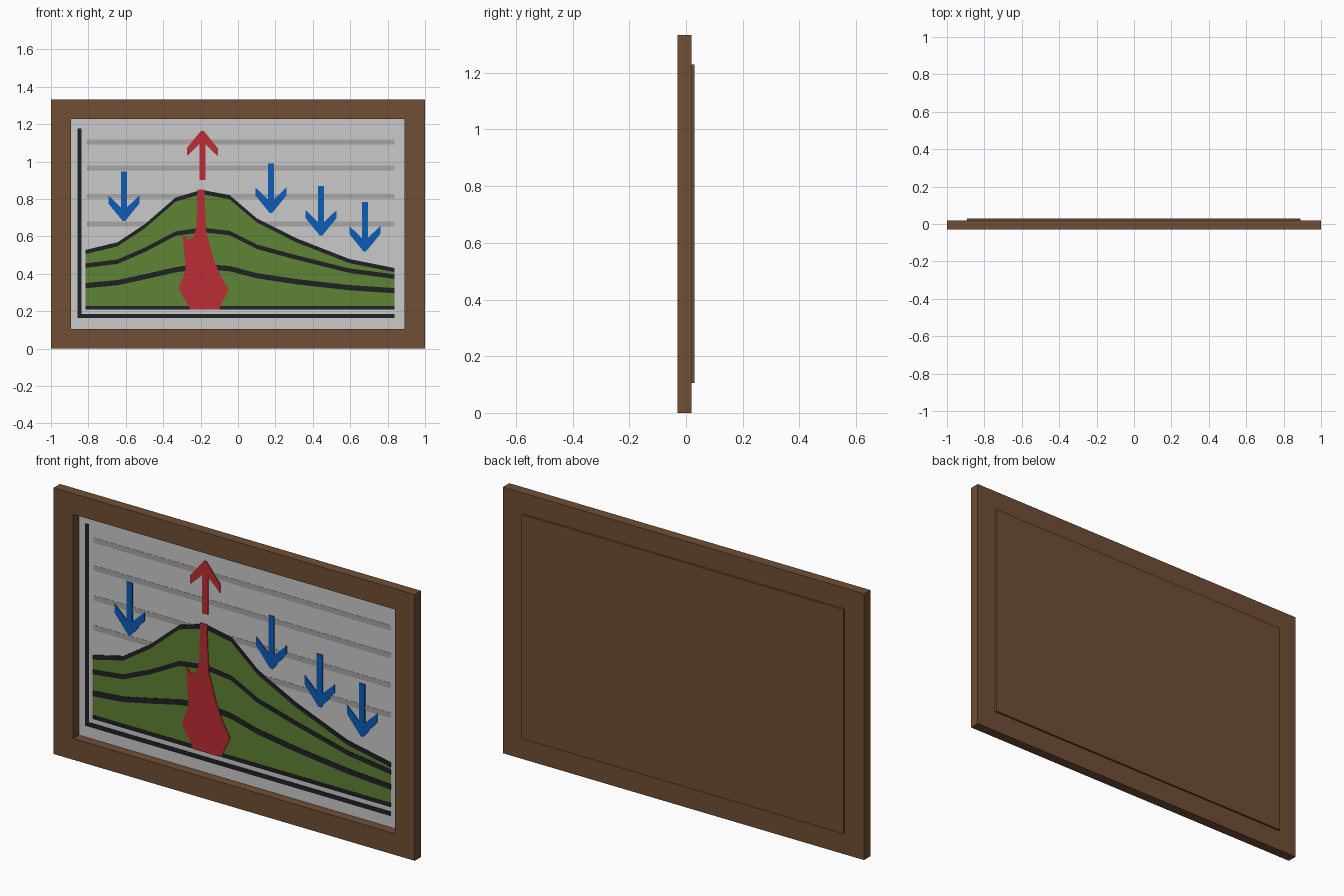
import bpy, bmesh

if "Cube" in bpy.data.objects:
    bpy.data.objects.remove(bpy.data.objects["Cube"])

def material(name, srgb):
    m = bpy.data.materials.new(name)
    lin = [((c / 255 + 0.055) / 1.055) ** 2.4 if c > 10 else c / 255 / 12.92 for c in srgb]
    m.diffuse_color = (*lin, 1)
    m.use_nodes = True
    m.node_tree.nodes["Principled BSDF"].inputs["Base Color"].default_value = m.diffuse_color
    return m

BROWN = material("wood brown", (112, 78, 53))
GREY = material("panel light grey", (202, 202, 202))
MID = material("line grey", (166, 166, 166))
BLACK = material("ink black", (32, 33, 36))
GREEN = material("hill green", (94, 131, 52))
RED = material("lava red", (187, 45, 54))
BLUE = material("arrow blue", (12, 92, 182))

def plate(name, outline, y0, y1, mat):
    """Extrude an (x, z) outline from y0 (front) to y1 (back)."""
    bm = bmesh.new()
    face = bm.faces.new([bm.verts.new((x, y0, z)) for x, z in outline])
    ext = bmesh.ops.extrude_face_region(bm, geom=[face], use_keep_orig=True)
    for v in ext["geom"]:
        if isinstance(v, bmesh.types.BMVert):
            v.co.y = y1
    bmesh.ops.recalc_face_normals(bm, faces=bm.faces)
    me = bpy.data.meshes.new(name)
    bm.to_mesh(me)
    bm.free()
    me.materials.append(mat)
    ob = bpy.data.objects.new(name, me)
    bpy.context.collection.objects.link(ob)
    return ob

def rect(x0, x1, z0, z1):
    return [(x0, z0), (x1, z0), (x1, z1), (x0, z1)]

# Frame: outer and inner rectangles joined into a solid ring
L, R, B, T, H = -0.893, 0.89, 0.106, 1.229, 1.333
bm = bmesh.new()
rings = [[bm.verts.new((x, y, z)) for x, z in loop]
         for loop, y in ((rect(-1, 1, 0, H), -0.03), (rect(-1, 1, 0, H), 0.02),
                         (rect(L, R, B, T), 0.02), (rect(L, R, B, T), -0.03))]
for k in range(4):
    a, b = rings[k], rings[(k + 1) % 4]
    for i in range(4):
        j = (i + 1) % 4
        bm.faces.new((a[i], a[j], b[j], b[i]))
bmesh.ops.recalc_face_normals(bm, faces=bm.faces)
me = bpy.data.meshes.new("frame")
bm.to_mesh(me)
bm.free()
me.materials.append(BROWN)
bpy.context.collection.objects.link(bpy.data.objects.new("frame", me))

# Backing board and picture panel
plate("backing_board", rect(L, R, B, T), 0.02, 0.03, BROWN)
plate("picture_panel", rect(L, R, B, T), 0.016, 0.02, GREY)

# Grid lines and axes
for z in (1.104, 0.965, 0.815, 0.666):
    plate("grid_line", rect(-0.81, 0.837, z - 0.013, z + 0.013), 0.015, 0.016, MID)
plate("axes", [(-0.857, 0.163), (0.837, 0.163), (0.837, 0.185), (-0.836, 0.185),
               (-0.836, 1.176), (-0.857, 1.176)], 0.014, 0.016, BLACK)

# Hill cross-section
xs = (-0.815, -0.644, -0.495, -0.334, -0.195, -0.045, 0.10, 0.313, 0.596, 0.837)
top = (0.517, 0.558, 0.657, 0.797, 0.838, 0.810, 0.686, 0.579, 0.468, 0.420)
mid = (0.444, 0.465, 0.530, 0.615, 0.635, 0.618, 0.545, 0.487, 0.417, 0.385)
low = (0.337, 0.353, 0.385, 0.422, 0.440, 0.428, 0.390, 0.358, 0.326, 0.310)
plate("hill", [(xs[0], 0.209), (xs[-1], 0.209)] + list(zip(xs, top))[::-1], 0.0135, 0.016, GREEN)

# Dark layer bands following the hill
for name, zs, h in (("summit_band", top, 0.011), ("upper_band", mid, 0.012),
                    ("lower_band", low, 0.014), ("base_band", [0.219] * len(xs), 0.010)):
    plate(name, [(x, z - h) for x, z in zip(xs, zs)]
          + [(x, z + h) for x, z in zip(xs, zs)][::-1], 0.012, 0.016, BLACK)

# Lava chamber and vent
plate("lava_chamber", [(-0.254, 0.209), (-0.318, 0.32), (-0.28, 0.42), (-0.296, 0.608),
                       (-0.262, 0.583), (-0.238, 0.596), (-0.222, 0.65), (-0.217, 0.85),
                       (-0.18, 0.85), (-0.17, 0.62), (-0.13, 0.48), (-0.1, 0.405),
                       (-0.051, 0.315), (-0.102, 0.209)], 0.010, 0.016, RED)

# Arrows: half outline mirrored about the shaft, tip at origin
half = [(0.007, 0), (0.083, 0.093), (0.083, 0.136), (0.016, 0.072), (0.016, 0.264)]
shape = half + [(-x, z) for x, z in half[::-1]]

def arrow(name, x, z, sign, mat):
    plate(name, [(x + px, z + sign * pz) for px, pz in shape], 0.011, 0.016, mat)

arrow("rising_arrow", -0.191, 1.165, -1, RED)
for x, z in ((-0.61, 0.683), (0.176, 0.726), (0.444, 0.605), (0.678, 0.52)):
    arrow("falling_arrow", x, z, 1, BLUE)
